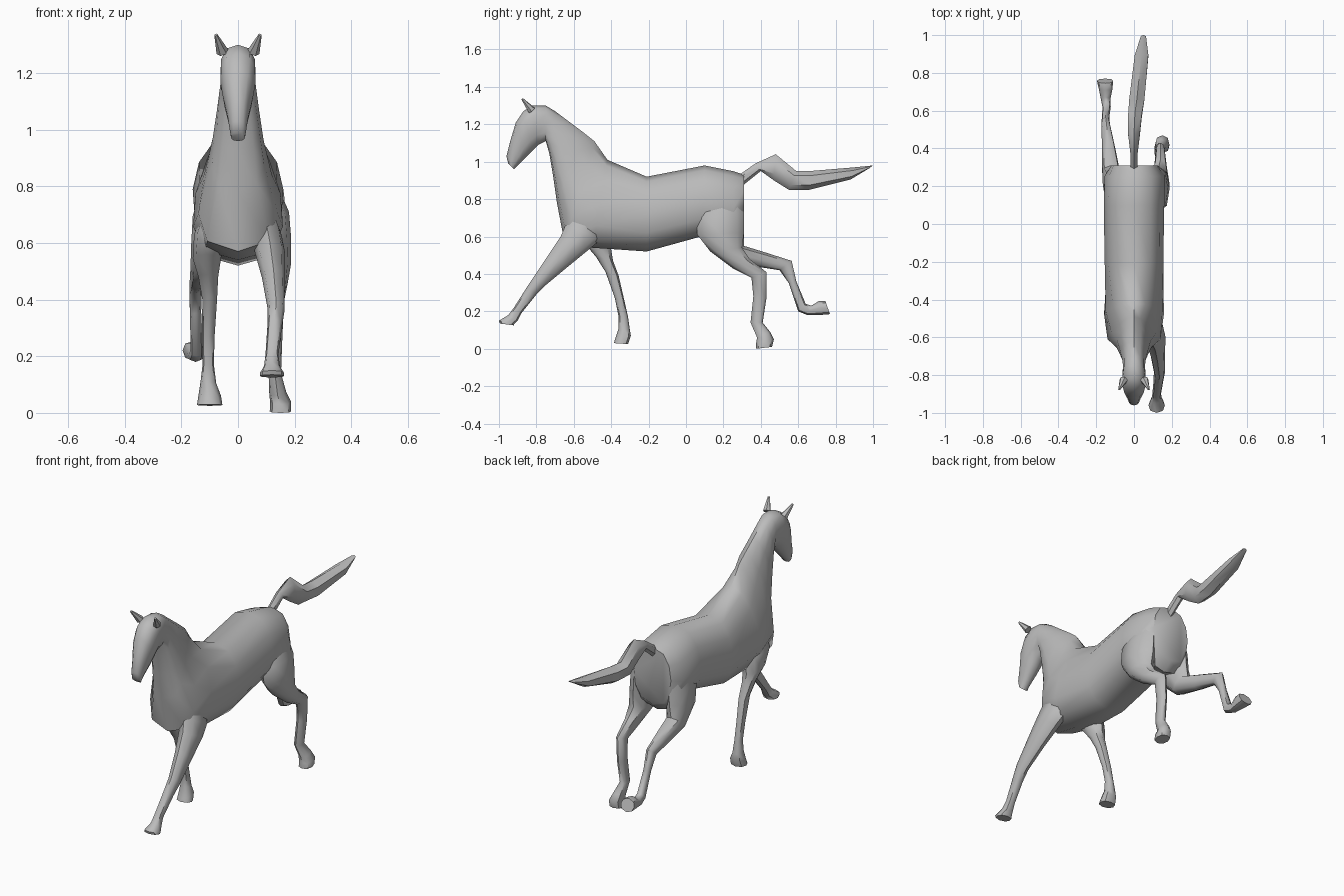
import bpy
import bmesh
import math
from mathutils import Vector

default_cube = bpy.data.objects.get("Cube")
if default_cube:
    bpy.data.objects.remove(default_cube, do_unlink=True)

coat = bpy.data.materials.new("grey coat")
coat.use_nodes = True
grey = (0.5, 0.5, 0.5, 1)
coat.diffuse_color = grey
coat.node_tree.nodes["Principled BSDF"].inputs["Base Color"].default_value = grey


def finish(name, bm):
    """Turn a bmesh into a smooth shaded, coloured object."""
    bmesh.ops.recalc_face_normals(bm, faces=bm.faces)
    mesh = bpy.data.meshes.new(name)
    bm.to_mesh(mesh)
    bm.free()
    mesh.materials.append(coat)
    obj = bpy.data.objects.new(name, mesh)
    bpy.context.collection.objects.link(obj)
    bpy.ops.object.select_all(action="DESELECT")
    bpy.context.view_layer.objects.active = obj
    obj.select_set(True)
    bpy.ops.object.shade_smooth_by_angle(angle=math.radians(50))
    return obj


def loft(name, sections, sides=8, unit=0.01):
    """Skin a row of oval sections, given in hundredths.

    Each section is: upper edge y, z, lower edge y, z, half width,
    sideways centre, and optionally a percentage by which it narrows upwards.
    """
    bm = bmesh.new()
    rings = []
    for section in sections:
        upper_y, upper_z, lower_y, lower_z, half, centre = section[:6]
        narrowing = section[6] / 100 if len(section) > 6 else 0
        upper = Vector((centre, upper_y, upper_z)) * unit
        lower = Vector((centre, lower_y, lower_z)) * unit
        middle, reach = (upper + lower) / 2, (upper - lower) / 2
        ring = []
        for i in range(sides):
            angle = math.tau * i / sides
            rise, side = math.cos(angle), math.sin(angle)
            width = half * unit * math.copysign(abs(side) ** 0.75, side)
            width *= 1 - narrowing * rise
            ring.append(bm.verts.new(middle + reach * rise + Vector((width, 0, 0))))
        rings.append(ring)
    for first, second in zip(rings, rings[1:]):
        for i in range(sides):
            j = (i + 1) % sides
            bm.faces.new((first[i], first[j], second[j], second[i]))
    bm.faces.new(rings[0])
    bm.faces.new(rings[-1])
    return finish(name, bm)


# Trunk, neck and head as one continuous skin, rump to muzzle
trunk = [
    (31, 93, 31, 60, 12, 0),
    (25, 95, 26, 55, 16, 0.5, 8),
    (10, 98, 8, 60, 16, 0, 8),
    (-21, 92, -21, 52, 15.5, 0, 5),
    (-42, 101, -50, 54, 15, 0, 35),
    (-49, 111, -65, 57, 12, 0, 60),
]
neck = [
    (-54, 115, -69, 78, 9, 0, 30),
    (-62, 121, -71, 92, 7.5, 0, 25),
    (-70, 127, -73, 104, 6.3, 0, 15),
    (-75, 130, -75, 111, 5.8, 0),
]
head = [
    (-82, 130, -79, 109, 6.2, 0, -15),
    (-87, 127, -82, 106, 6.2, 0, -15),
    (-91, 121, -85, 103, 5.4, 0, -10),
    (-94, 111, -88, 100, 3.8, 0),
    (-96, 103, -90, 98, 3, 0),
    (-95, 99, -92, 96, 2.5, 0),
]
loft("body_neck_and_head", trunk + neck + head, sides=12)

# Left foreleg, reaching forward
loft("front_left_leg", [
    (-58, 82, -42, 76, 4, 6),
    (-64, 67, -46, 58, 5.5, 10),
    (-67, 60, -52, 53, 5.3, 11.3),
    (-73, 51, -63, 44, 4, 12.5),
    (-81, 39, -75, 34, 3, 13.5),
    (-85, 33, -80, 29, 2.6, 13),
    (-92, 22, -88, 19, 2.3, 12),
    (-95, 18, -90, 15, 2.8, 12),
    (-100, 15, -92, 13, 4.3, 12),
    (-99.5, 13.5, -92, 12.5, 4.3, 12),
])

# Right foreleg, pushing off beneath the chest
loft("front_right_leg", [
    (-58, 80, -42, 78, 4, -6),
    (-60, 64, -40, 62, 5.5, -10),
    (-54, 56, -40, 53, 5, -11),
    (-48, 49, -39, 47, 3.5, -10.5),
    (-43, 41, -36, 39, 2.6, -10),
    (-38, 27, -33, 26, 2.2, -10.5),
    (-36, 17, -31, 17, 2, -10.5),
    (-36, 11, -30, 10, 2.8, -10.5),
    (-38, 5, -29.5, 7, 4, -10),
    (-38.5, 3, -31, 2.5, 4.5, -10),
])

# Left hind leg, bent beneath the rump
loft("back_left_leg", [
    (12, 86, 30, 88, 4, 7),
    (6, 70, 31, 72, 6, 12),
    (6, 61, 31, 62, 6.3, 12.5),
    (13, 52, 30, 54, 5.8, 13),
    (25, 43, 34, 48, 3.5, 14),
    (35, 38, 43, 41, 2.3, 14),
    (36, 28, 43, 27, 2.2, 13.5),
    (34.5, 14, 41, 14, 2.2, 13),
    (38, 6, 45, 9, 3, 14),
    (37.5, 3, 47, 5, 3.7, 15),
    (37.5, 0, 46, 1, 3.8, 15),
])

# Right hind leg, kicked out behind
loft("back_right_leg", [
    (30, 88, 12, 86, 4, -7),
    (31, 71, 8, 68, 5.5, -10.5),
    (31, 62, 10, 58, 5.5, -11),
    (31, 55, 22, 47, 4.8, -12),
    (44, 51, 37, 44, 3.5, -13.5),
    (56.5, 47, 50, 42, 2.2, -15),
    (59, 36, 55, 35, 2, -15),
    (64, 24, 60, 20, 2.2, -14.5),
    (67, 23, 65, 18, 2.5, -15),
    (71, 25.5, 71, 18, 3.5, -15),
    (74.5, 25.5, 77, 18.5, 4.3, -15.3),
])

# Streaming tail
loft("tail", [
    (27, 92, 30, 87, 2, 0),
    (37, 99, 40, 95, 2.2, 0),
    (48, 104, 47, 90, 3.5, 0),
    (59, 95, 55, 85, 4, 0.5),
    (66, 95, 66, 85, 4.5, 1.5),
    (90, 97, 88, 90.5, 4, 4),
    (100, 98, 98, 96.5, 1.5, 5),
], sides=6)

# Pair of pricked ears
for side, label in ((1, "left"), (-1, "right")):
    bm = bmesh.new()
    base = Vector((side * 0.055, -0.825, 1.275))
    tip = Vector((side * 0.078, -0.875, 1.335))
    axis = tip - base
    bmesh.ops.create_cone(bm, cap_ends=True, segments=6, radius1=0.022,
                          radius2=0.006, depth=axis.length)
    turn = axis.to_track_quat("Z", "Y").to_matrix()
    bmesh.ops.rotate(bm, verts=bm.verts, cent=(0, 0, 0), matrix=turn)
    bmesh.ops.translate(bm, verts=bm.verts, vec=(base + tip) / 2)
    finish(label + "_ear", bm)
